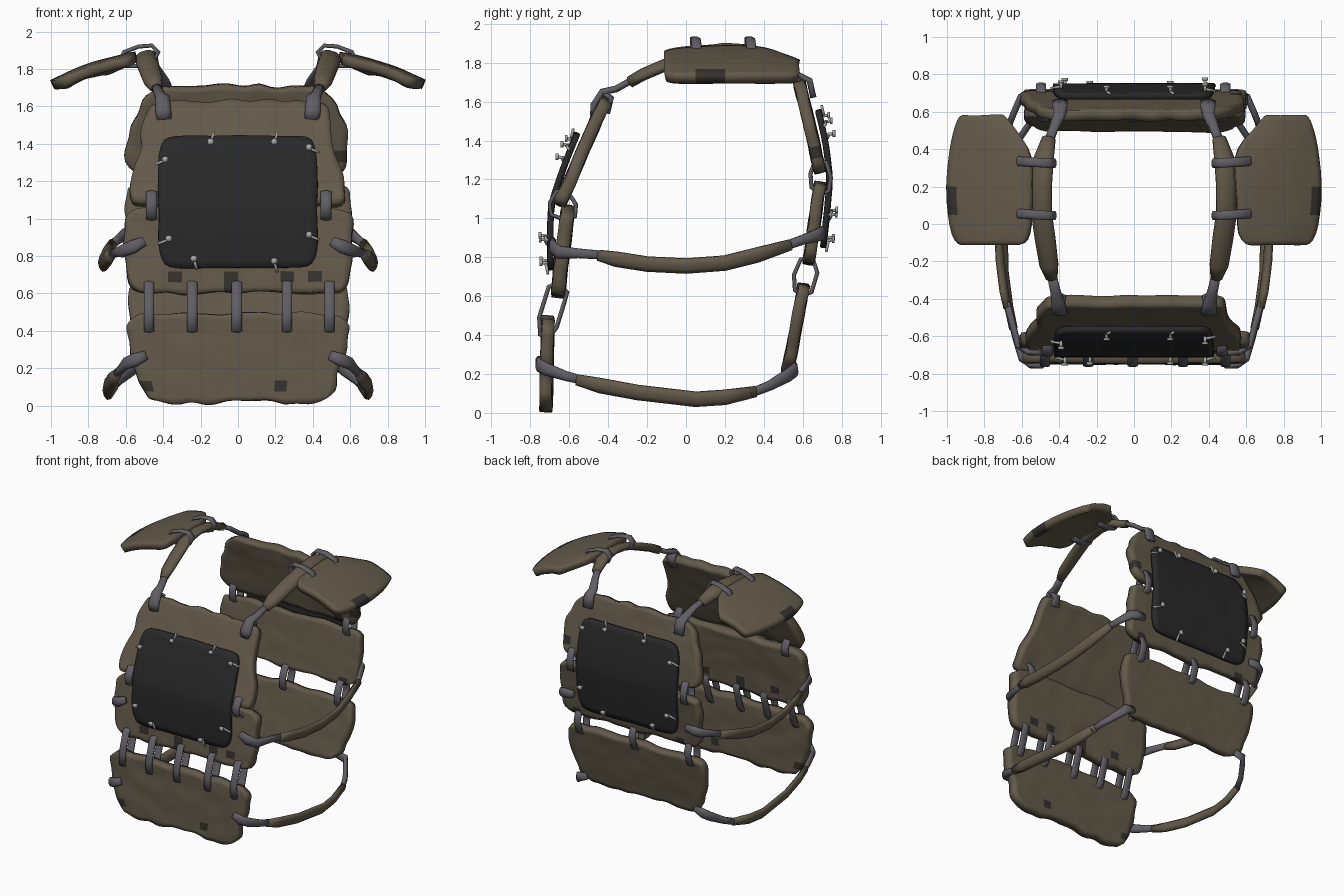
import bpy, bmesh, math, random
from mathutils import Vector

random.seed(4)


def material(name, rgb):
    m = bpy.data.materials.new(name)
    m.diffuse_color = (*rgb, 1)
    return m


CLOTH = material("olive brown cloth", (0.125, 0.102, 0.068))
BLACK = material("black armour", (0.022, 0.022, 0.023))
GREY = material("grey strap", (0.118, 0.112, 0.128))
METAL = material("pale metal", (0.40, 0.40, 0.39))
DARK = material("dark worn cloth", (0.035, 0.031, 0.027))


def finish(name, bm, *mats):
    bmesh.ops.recalc_face_normals(bm, faces=bm.faces)
    me = bpy.data.meshes.new(name)
    for f in bm.faces:
        f.smooth = True
    bm.to_mesh(me)
    bm.free()
    for m in mats:
        me.materials.append(m)
    ob = bpy.data.objects.new(name, me)
    bpy.context.collection.objects.link(ob)
    return ob


def along(profile, t):
    """Point at fraction t of a polyline of tuples."""
    f = t * (len(profile) - 1)
    i = min(int(f), len(profile) - 2)
    return Vector(profile[i]).lerp(Vector(profile[i + 1]), f - i)


def soften(ob, thick, crease):
    so = ob.modifiers.new("thickness", 'SOLIDIFY')
    so.thickness, so.offset = thick, 0
    so.edge_crease_inner = so.edge_crease_outer = crease
    ob.modifiers.new("soft", 'SUBSURF').levels = 1
    ob.modifiers["soft"].render_levels = 1


def panel(name, profile, thick, rough, mats, nx=16, nz=8, corner=0.03, worn=0.0):
    """Sheet following a (y, z, half width) profile, with ragged edges."""
    bm = bmesh.new()
    rows = []
    for j in range(nz + 1):
        y, z, w = along(profile, j / nz)
        row = []
        for i in range(nx + 1):
            u = 2 * i / nx - 1
            x, yy, zz = w * u, y, z
            if i in (0, nx):
                x += random.uniform(-1, 1) * rough
                if j in (0, nz):
                    x -= math.copysign(corner, u)
                    zz += corner * (0.7 if j else -0.7) * (1 if profile[0][1] > profile[-1][1] else -1)
            if j in (0, nz):
                zz += random.uniform(-1, 1) * rough * 0.8
            yy += random.uniform(-1, 1) * rough * 0.35
            row.append(bm.verts.new((x, yy, zz)))
        rows.append(row)
    for j in range(nz):
        for i in range(nx):
            f = bm.faces.new((rows[j][i], rows[j][i + 1], rows[j + 1][i + 1], rows[j + 1][i]))
            if j >= nz - 2 and random.random() < worn:
                f.material_index = 1
    soften(finish(name, bm, *mats), thick, 0.6)


def sweep(name, path, width, thick, hint, mat, closed=False):
    """Oval band along a path; hint is the direction of its width."""
    pts = [Vector(p) for p in path]
    n, hint, sides = len(pts), Vector(hint), 8
    ws = width if isinstance(width, list) else [width] * n
    bm = bmesh.new()
    rings = []
    for k, p in enumerate(pts):
        a = pts[(k - 1) % n] if closed else pts[max(k - 1, 0)]
        b = pts[(k + 1) % n] if closed else pts[min(k + 1, n - 1)]
        t = (b - a).normalized()
        h = (hint - t * hint.dot(t)).normalized()
        nrm = t.cross(h)
        ring = []
        for s in range(sides):
            q = 2 * math.pi * (s + 0.5) / sides
            ring.append(bm.verts.new(p + h * math.cos(q) * ws[k] * 0.54 + nrm * math.sin(q) * thick * 0.54))
        rings.append(ring)
    for k in range(n if closed else n - 1):
        r0, r1 = rings[k], rings[(k + 1) % n]
        for s in range(sides):
            bm.faces.new((r0[s], r0[(s + 1) % sides], r1[(s + 1) % sides], r1[s]))
    if not closed:
        bm.faces.new(rings[0])
        bm.faces.new(rings[-1])
    return finish(name, bm, mat)


# Cloth panels, three at the front and three at the back
cloth = (CLOTH, DARK)
panel("front_upper_panel", [(-0.41, 1.62, 0.49), (-0.52, 1.37, 0.52), (-0.65, 1.07, 0.60)], 0.065, 0.018, cloth)
panel("front_middle_panel", [(-0.605, 1.06, 0.61), (-0.635, 0.83, 0.60), (-0.66, 0.60, 0.60)], 0.07, 0.02, cloth, worn=0.12)
panel("front_lower_panel", [(-0.71, 0.49, 0.60), (-0.715, 0.25, 0.56), (-0.72, 0.015, 0.50)], 0.065, 0.02, cloth, worn=0.08)
panel("back_upper_panel", [(0.58, 1.71, 0.46), (0.63, 1.50, 0.58), (0.69, 1.24, 0.60)], 0.06, 0.02, cloth, worn=0.08)
panel("back_middle_panel", [(0.69, 1.18, 0.61), (0.66, 0.98, 0.60), (0.63, 0.77, 0.60)], 0.06, 0.02, cloth, worn=0.08)
panel("back_lower_panel", [(0.605, 0.66, 0.60), (0.565, 0.43, 0.57), (0.52, 0.21, 0.51)], 0.06, 0.02, cloth)

# Black armour plates, bent over the panel joints
FRONT = [(-0.695, 0.735, 0.42), (-0.70, 0.90, 0.425), (-0.695, 1.07, 0.42), (-0.63, 1.26, 0.43), (-0.56, 1.44, 0.42)]
BACK = [(0.705, 0.85, 0.43), (0.725, 1.03, 0.43), (0.74, 1.20, 0.43), (0.72, 1.38, 0.43), (0.68, 1.56, 0.42)]
panel("front_armour_plate", FRONT, 0.032, 0.006, (BLACK,), 10, 8, 0.02)
panel("back_armour_plate", BACK, 0.032, 0.006, (BLACK,), 10, 8, 0.02)

# Metal pegs holding the armour: wire over the edge, stem and head
SPOTS = [(-0.41, 0.81), (-0.14, 0.98), (0.20, 0.98), (0.40, 0.90), (0.40, 0.25), (0.20, 0.02), (-0.23, 0.04), (-0.39, 0.22)]
for label, prof, out in (("front", FRONT, -1), ("back", BACK, 1)):
    for x, t in SPOTS:
        y, z, _ = along(prof, t)
        base = Vector((x, y + out * 0.014, z))
        side = abs(x) > 0.35
        edge = Vector((math.copysign(0.05, x), 0, -0.02)) if side else Vector((0.015, 0, 0.05 if t > 0.5 else -0.05))
        inner = base - edge * 0.4
        tip = inner + Vector((0, out * 0.035, 0.005))
        sweep(label + "_peg_wire", [base + edge * 0.7, inner + Vector((0, out * 0.012, 0))], 0.014, 0.014, (0, 1, 0), METAL)
        sweep(label + "_peg_stem", [inner, tip], 0.016, 0.016, (1, 0, 0), METAL)
        sweep(label + "_peg_head", [tip - Vector((0, out * 0.006, 0)), tip + Vector((0, out * 0.008, 0))], 0.034, 0.034, (1, 0, 0), METAL)


# Grey loops lacing the panels together
def laces(name, xs, ring, width):
    for x in xs:
        j = random.uniform(-0.01, 0.01)
        sweep(name, [(x + j, y, z) for y, z in ring], width, 0.022, (1, 0, 0), GREY, True)


laces("front_lower_loop", (-0.47, -0.25, 0, 0.26, 0.48),
      [(-0.75, 0.40), (-0.755, 0.49), (-0.705, 0.65), (-0.655, 0.67), (-0.61, 0.62), (-0.625, 0.57), (-0.665, 0.44), (-0.70, 0.39)], 0.055)
laces("front_upper_loop", (-0.46, 0.46),
      [(-0.695, 1.02), (-0.70, 1.08), (-0.665, 1.14), (-0.61, 1.14), (-0.565, 1.07), (-0.57, 1.01), (-0.62, 0.99)], 0.06)
laces("back_lower_loop", (-0.48, 0, 0.48),
      [(0.56, 0.63), (0.555, 0.71), (0.59, 0.79), (0.65, 0.80), (0.675, 0.72), (0.645, 0.62), (0.60, 0.60)], 0.055)
laces("back_upper_loop", (-0.49, 0.49),
      [(0.645, 1.16), (0.64, 1.23), (0.66, 1.29), (0.72, 1.29), (0.745, 1.21), (0.735, 1.14), (0.69, 1.12)], 0.055)


def mirrored(s, pts):
    return [(s * x, y, z) for x, y, z in pts]


# Shoulder pad outline as (y, inner x, outer x)
PAD = [(-0.11, 0.59, 0.93), (-0.06, 0.555, 0.965), (0.04, 0.55, 0.985), (0.20, 0.545, 1.0), (0.37, 0.54, 0.98),
       (0.45, 0.59, 0.965), (0.52, 0.65, 0.945), (0.58, 0.69, 0.92)]

for s, label in ((1, "right"), (-1, "left")):
    # Waist straps: brown middle, grey tied ends
    for level, front, mid, back in (
        ("upper",
         [(0.50, -0.685, 0.88), (0.56, -0.685, 0.85), (0.62, -0.65, 0.825), (0.645, -0.55, 0.82), (0.68, -0.42, 0.81)],
         [(0.675, -0.45, 0.81), (0.695, -0.36, 0.79), (0.715, -0.2, 0.765), (0.725, 0, 0.755), (0.72, 0.2, 0.77), (0.70, 0.36, 0.81), (0.67, 0.54, 0.865)],
         [(0.68, 0.50, 0.855), (0.64, 0.60, 0.89), (0.605, 0.68, 0.915), (0.56, 0.70, 0.925), (0.49, 0.695, 0.93)]),
        ("lower",
         [(0.49, -0.755, 0.27), (0.55, -0.755, 0.245), (0.60, -0.72, 0.225), (0.63, -0.62, 0.19), (0.65, -0.54, 0.17)],
         [(0.645, -0.56, 0.17), (0.67, -0.44, 0.14), (0.695, -0.25, 0.105), (0.70, 0.05, 0.07), (0.69, 0.2, 0.08), (0.66, 0.36, 0.11)],
         [(0.67, 0.33, 0.10), (0.63, 0.43, 0.14), (0.57, 0.52, 0.19), (0.54, 0.56, 0.22), (0.47, 0.555, 0.24)])):
        tag = label + "_" + level + "_waist_"
        sweep(tag + "strap", mirrored(s, mid), [0.055] + [0.078] * (len(mid) - 2) + [0.055], 0.042, (0.25 * s, 0, 1), CLOTH)
        sweep(tag + "front_tie", mirrored(s, front), [0.05, 0.07, 0.065, 0.05, 0.045], 0.035, (0, 0, 1), GREY)
        sweep(tag + "back_tie", mirrored(s, back), [0.045, 0.05, 0.065, 0.07, 0.05], 0.035, (0, 0, 1), GREY)

    # Shoulder strap with grey ties hooked over the panels
    sweep(label + "_shoulder_strap", mirrored(s, [
        (0.44, -0.29, 1.70), (0.455, -0.22, 1.74), (0.475, -0.08, 1.80), (0.495, 0.06, 1.85), (0.495, 0.2, 1.87),
        (0.485, 0.34, 1.86), (0.455, 0.46, 1.815)]), [0.06, 0.10, 0.11, 0.11, 0.11, 0.11, 0.07], 0.055, (1, 0, 0.3 * -s), CLOTH)
    sweep(label + "_shoulder_front_tie", mirrored(s, [
        (0.395, -0.475, 1.53), (0.40, -0.475, 1.58), (0.405, -0.43, 1.65), (0.42, -0.36, 1.665), (0.44, -0.27, 1.715)]),
        [0.08, 0.085, 0.075, 0.055, 0.05], 0.035, (1, 0, 0), GREY)
    sweep(label + "_shoulder_front_hook", mirrored(s, [(0.405, -0.43, 1.65), (0.40, -0.385, 1.62), (0.395, -0.405, 1.54)]), 0.07, 0.03, (1, 0, 0), GREY)
    sweep(label + "_shoulder_back_tie", mirrored(s, [
        (0.46, 0.43, 1.83), (0.43, 0.51, 1.79), (0.40, 0.58, 1.735), (0.395, 0.635, 1.71), (0.395, 0.655, 1.62)]),
        [0.05, 0.05, 0.065, 0.08, 0.08], 0.032, (1, 0, 0), GREY)

    # Shoulder pad: sloping sheet
    bm = bmesh.new()
    rows = []
    for y, x0, x1 in PAD:
        row = []
        for i in range(9):
            u = i / 8
            x = x0 + (x1 - x0) * u + (random.uniform(-0.012, 0.012) if i == 0 else 0)
            z = 1.865 - 0.33 * (x - 0.55) - 0.18 * (y - 0.2) ** 2 + 0.02 * math.sin(math.pi * u)
            row.append(bm.verts.new((s * x, y, z + random.uniform(-0.004, 0.004))))
        rows.append(row)
    for j in range(len(PAD) - 1):
        for i in range(8):
            f = bm.faces.new((rows[j][i], rows[j][i + 1], rows[j + 1][i + 1], rows[j + 1][i]))
            if i == 7 and j == 2:
                f.material_index = 1
    soften(finish(label + "_shoulder_pad", bm, CLOTH, DARK), 0.055, 0.6)

    # Loops tying the pad to the shoulder strap
    for y in (0.045, 0.325):
        sweep(label + "_pad_loop", mirrored(s, [
            (0.425, y, 1.89), (0.46, y, 1.925), (0.53, y + 0.005, 1.92), (0.61, y + 0.01, 1.89), (0.63, y + 0.01, 1.85),
            (0.60, y + 0.01, 1.815), (0.52, y, 1.815), (0.45, y, 1.84)]), 0.05, 0.022, (0, 1, 0), GREY, True)
